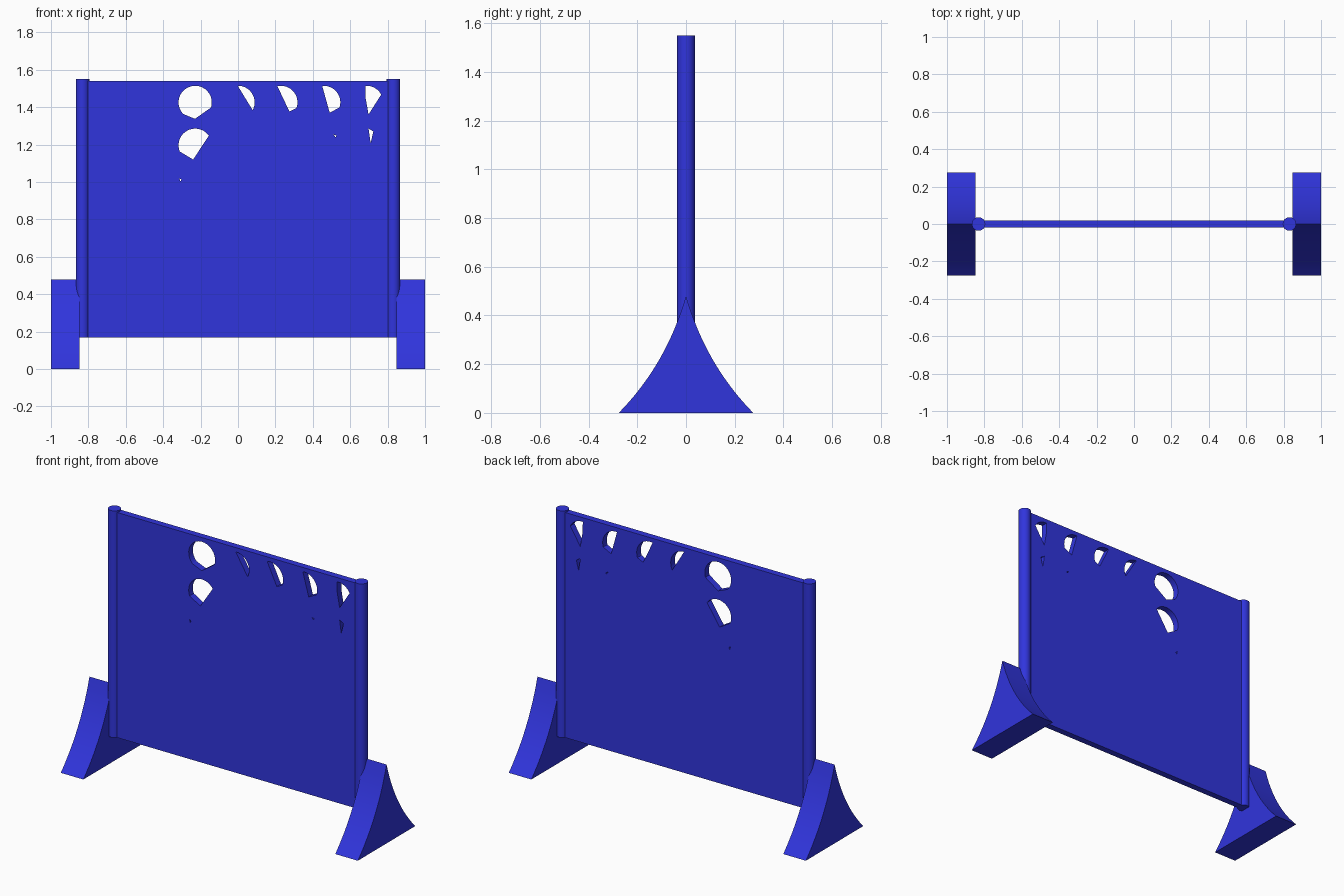
import bpy, math

if "Cube" in bpy.data.objects:
    bpy.data.objects.remove(bpy.data.objects["Cube"])

blue = bpy.data.materials.new("blue_plastic")
blue.diffuse_color = (0.03, 0.035, 0.72, 1)
blue.use_nodes = True
blue.node_tree.nodes["Principled BSDF"].inputs["Base Color"].default_value = blue.diffuse_color

CELL = 0.229                 # grid pitch of the round windows
TOP, BOTTOM, HALF = 1.54, 0.17, 0.815
R = 0.089                    # window radius


def prism(name, loops, half_depth, rotation, location):
    """Fill closed 2D outlines (inner ones become holes) and thicken them."""
    curve = bpy.data.curves.new(name, 'CURVE')
    curve.dimensions = '2D'
    curve.fill_mode = 'BOTH'
    curve.extrude = half_depth
    for pts in loops:
        spline = curve.splines.new('POLY')
        spline.points.add(len(pts) - 1)
        for p, (x, y) in zip(spline.points, pts):
            p.co = (x, y, 0, 1)
        spline.use_cyclic_u = True
    ob = bpy.data.objects.new(name, curve)
    bpy.context.collection.objects.link(ob)
    ob.rotation_euler = rotation
    ob.location = location
    bpy.ops.object.select_all(action='DESELECT')
    ob.select_set(True)
    bpy.context.view_layer.objects.active = ob
    bpy.ops.object.convert(target='MESH')
    ob = bpy.context.object
    ob.name = name
    ob.data.materials.clear()
    ob.data.materials.append(blue)
    bpy.ops.object.shade_smooth_by_angle(angle=math.radians(30))
    return ob


def window(col, row, start, end, corners=()):
    """Arc of a round window, closed off by straight cuts through corners."""
    cx, cz = col * CELL, TOP - (row + 0.5) * CELL
    n = 20
    angles = [math.radians(start + (end - start) * i / n) for i in range(n + 1)]
    arc = [(cx + R * math.cos(a), cz + R * math.sin(a)) for a in angles]
    return arc + list(corners)


# Upright panel with its partly open windows
outline = [(-HALF, BOTTOM), (HALF, BOTTOM), (HALF, TOP), (-HALF, TOP)]
holes = [
    window(-1, 0, -18, 224, [(-0.23, 1.338)]),
    window(-1, 1, 35, 202, [(-0.24, 1.12)]),
    window(0, 0, -28, 91),
    window(1, 0, -20, 102, [(0.275, 1.377)]),
    window(2, 0, -18, 95, [(0.49, 1.371)]),
    window(3, 0, 28, 94, [(0.682, 1.45), (0.698, 1.361)]),
    [(0.698, 1.286), (0.724, 1.27), (0.709, 1.209)],
    [(0.51, 1.254), (0.527, 1.248), (0.522, 1.239)],
    [(-0.313, 1.02), (-0.302, 1.012), (-0.308, 1.002)],
]
prism("panel", [outline] + holes, 0.02, (math.pi / 2, 0, 0), (0, 0, 0))

# Concave foot profile: quadratic curve from apex to toe, mirrored
side = []
for i in range(13):
    t = i / 12
    side.append((2 * t * (1 - t) * 0.08 + t * t * 0.276,
                 (1 - t) ** 2 * 0.48 + 2 * t * (1 - t) * 0.2))
foot_profile = side + [(-y, z) for y, z in reversed(side[1:])]

for s, label in ((-1, "left"), (1, "right")):
    # Round post at each end of the panel
    bpy.ops.mesh.primitive_cylinder_add(
        vertices=32, radius=0.036, depth=1.55 - BOTTOM,
        location=(s * 0.831, 0, (1.55 + BOTTOM) / 2))
    post = bpy.context.object
    post.name = label + "_post"
    post.data.materials.append(blue)
    bpy.ops.object.shade_smooth_by_angle(angle=math.radians(30))
    # Flared foot
    prism(label + "_foot", [foot_profile], 0.076,
          (math.pi / 2, 0, math.pi / 2), (s * 0.924, 0, 0))
